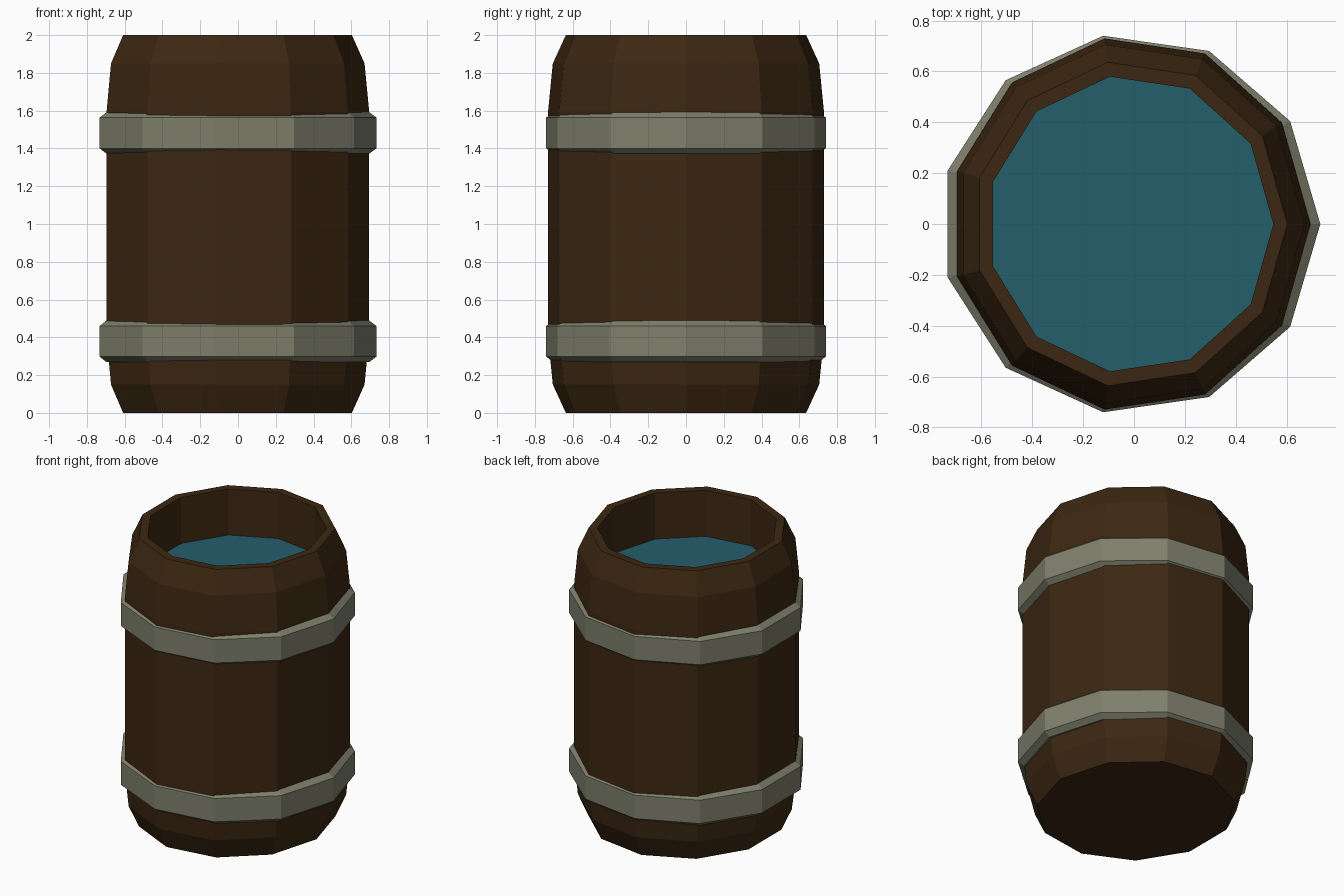
import bpy, bmesh, math

SIDES = 11
CENTRE_X = -0.015   # an odd-sided ring is not symmetric, so shift it to centre its bounds
BODY_DEPTH = 1.04   # the wooden body is slightly deeper than it is wide

if "Cube" in bpy.data.objects:
    bpy.data.objects.remove(bpy.data.objects["Cube"], do_unlink=True)


def material(name, rgb):
    mat = bpy.data.materials.new(name)
    mat.use_nodes = True
    colour = (*rgb, 1.0)
    mat.diffuse_color = colour
    bsdf = next(n for n in mat.node_tree.nodes if n.type == 'BSDF_PRINCIPLED')
    bsdf.inputs["Base Color"].default_value = colour
    return mat


def lathe(name, profile, mat, depth=1.0, cap_start=False, closed=False):
    """Turn a (radius, height) profile, listed upwards on the outside, into a faceted ring."""
    bm = bmesh.new()
    rings = []
    for radius, z in profile:
        ring = []
        for i in range(SIDES):
            a = math.tau * i / SIDES
            ring.append(bm.verts.new((CENTRE_X + radius * math.cos(a),
                                      depth * radius * math.sin(a), z)))
        rings.append(ring)
    pairs = list(zip(rings, rings[1:]))
    if closed:
        pairs.append((rings[-1], rings[0]))
    for low, high in pairs:
        for i in range(SIDES):
            j = (i + 1) % SIDES
            bm.faces.new((low[i], low[j], high[j], high[i]))
    if cap_start:
        bm.faces.new(rings[0][::-1])
    mesh = bpy.data.meshes.new(name)
    bm.to_mesh(mesh)
    bm.free()
    mesh.materials.append(mat)
    obj = bpy.data.objects.new(name, mesh)
    bpy.context.collection.objects.link(obj)
    return obj


wood = material("dark_wood", (0.046, 0.0205, 0.006))
metal = material("grey_metal", (0.21, 0.215, 0.15))
water = material("blue_water", (0.018, 0.112, 0.15))

WATER_Z = 1.68

# Barrel body: closed bottom, bulging staves, flat rim and inner wall
lathe("barrel_body", [(0.618, 0), (0.685, 0.15), (0.709, 0.4),
                      (0.709, 1.6), (0.685, 1.85), (0.618, 2),
                      (0.563, 2), (0.563, WATER_Z - 0.02)],
      wood, BODY_DEPTH, cap_start=True)

# Bevelled metal hoops
for name, z in (("lower_hoop", 0.379), ("upper_hoop", 1.482)):
    lathe(name, [(0.71, z - 0.11), (0.748, z - 0.081),
                 (0.748, z + 0.081), (0.71, z + 0.11),
                 (0.69, z + 0.11), (0.69, z - 0.11)], metal, closed=True)

# Water surface
surface = lathe("water_surface", [(0.563, WATER_Z)], water, BODY_DEPTH, cap_start=True)
surface.data.flip_normals()
